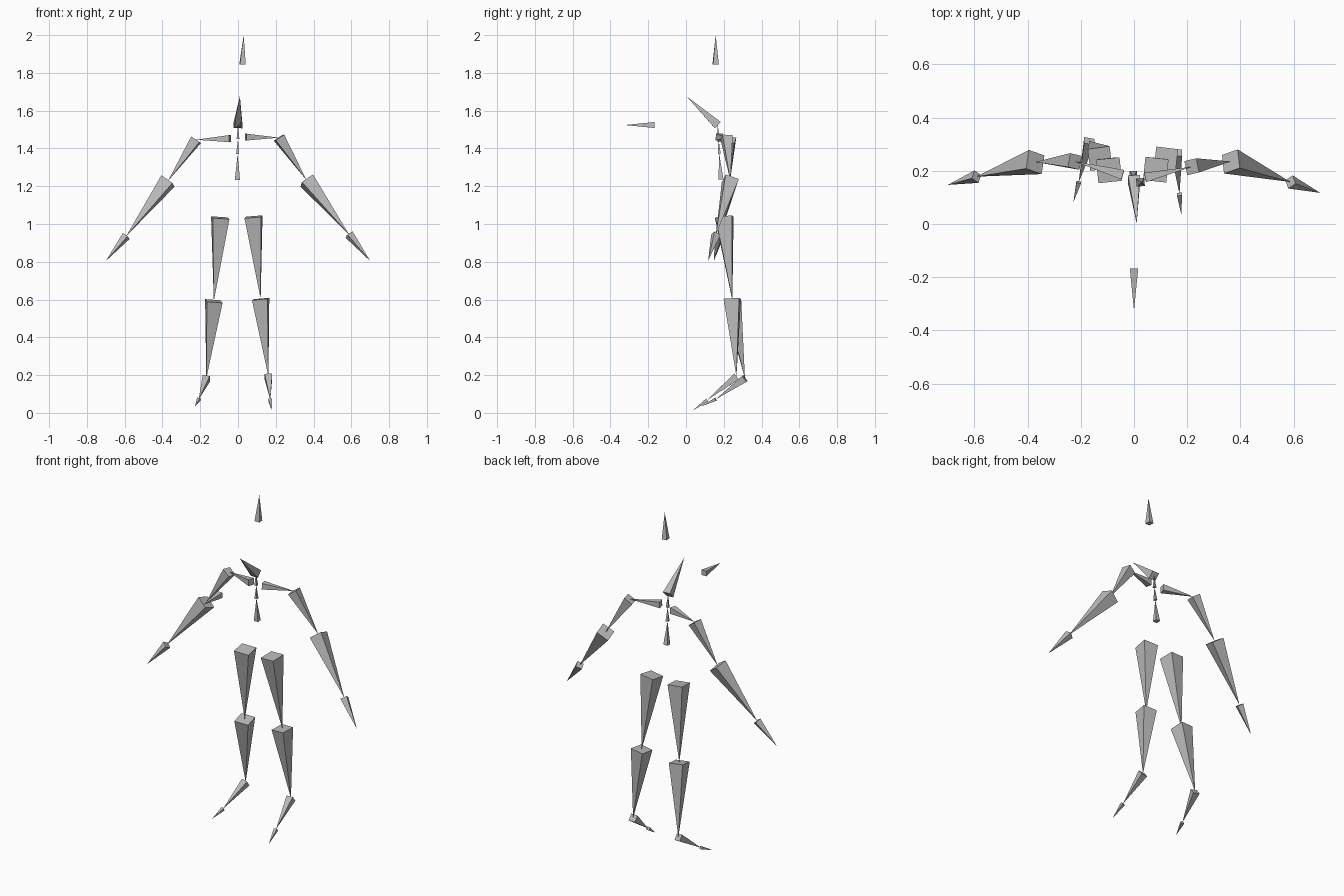
import bpy
import bmesh
from mathutils import Vector

default_cube = bpy.data.objects.get("Cube")
if default_cube:
    bpy.data.objects.remove(default_cube, do_unlink=True)

# Single flat grey for every bone
grey = bpy.data.materials.new("bone_grey")
grey.use_nodes = True
grey_value = (0.5, 0.5, 0.5, 1)
grey.diffuse_color = grey_value
for node in grey.node_tree.nodes:
    if node.type == 'BSDF_PRINCIPLED':
        node.inputs["Base Color"].default_value = grey_value


def make_bone(name, head, tail, side, ratio=0.2):
    """Square pyramid from head (base) to tail (tip); side sets its roll."""
    head, tail = Vector(head), Vector(tail)
    axis = tail - head
    half = axis.length * ratio / 2
    direction = axis.normalized()
    side = Vector(side)
    u = (side - direction * side.dot(direction)).normalized() * half
    v = direction.cross(u)

    bm = bmesh.new()
    corners = [bm.verts.new(head + u * a + v * b)
               for a, b in ((-1, -1), (1, -1), (1, 1), (-1, 1))]
    tip = bm.verts.new(tail)
    bm.faces.new(corners[::-1])
    for i, corner in enumerate(corners):
        bm.faces.new((corner, corners[(i + 1) % len(corners)], tip))
    bmesh.ops.recalc_face_normals(bm, faces=bm.faces)

    mesh = bpy.data.meshes.new(name)
    bm.to_mesh(mesh)
    bm.free()
    mesh.materials.append(grey)
    bpy.context.collection.objects.link(bpy.data.objects.new(name, mesh))


def make_chain(names, joints, sides, prefix=""):
    """Bones placed end to end along a list of joints."""
    for name, head, tail, side in zip(names, joints, joints[1:], sides):
        make_bone(prefix + name, head, tail, side)


across = (1, 0, 0)
arm_names = ("collar_bone", "upper_arm", "forearm", "hand")
leg_names = ("thigh", "shin", "foot", "toe")

# Joint positions of the slightly uneven pose
arms = {
    "right_": [(-.042, .185, 1.452), (-.222, .235, 1.446), (-.371, .233, 1.227),
               (-.592, .178, .936), (-.7, .147, .804)],
    "left_": [(.042, .175, 1.46), (.217, .215, 1.457), (.364, .235, 1.23),
              (.588, .158, .944), (.7, .117, .804)],
}
legs = {
    "right_": [(-.094, .202, 1.033), (-.128, .246, .592), (-.168, .312, .182),
               (-.208, .157, .072), (-.228, .081, .035)],
    "left_": [(.082, .204, 1.038), (.12, .245, .603), (.161, .267, .192),
              (.171, .112, .068), (.178, .035, .012)],
}

# Arms and legs, with the roll mirrored between the two sides
for prefix, sign in (("right_", 1), ("left_", -1)):
    arm_sides = [(0, 0, 1)] + [(.8 * sign, -t, -.6) for t in (.2, .3, .6)]
    leg_sides = [(1, .1 * sign, 0), (1, .12 * sign, 0), across, across]
    make_chain(arm_names, arms[prefix], arm_sides, prefix)
    make_chain(leg_names, legs[prefix], leg_sides, prefix)

# Spine and neck
spine = [(-.003, .185, 1.235), (-.002, .176, 1.37), (0, .172, 1.45),
         (0, .168, 1.524), (.01, .002, 1.677)]
make_chain(("lower_spine", "middle_spine", "upper_spine", "neck"),
           spine, [across] * 4)

# Floating bones above and in front of the neck
make_bone("head_top", (.024, .157, 1.845), (.03, .157, 2), (1, .1, 0))
make_bone("face_pointer", (0, -.168, 1.524), (0, -.325, 1.524), across)
